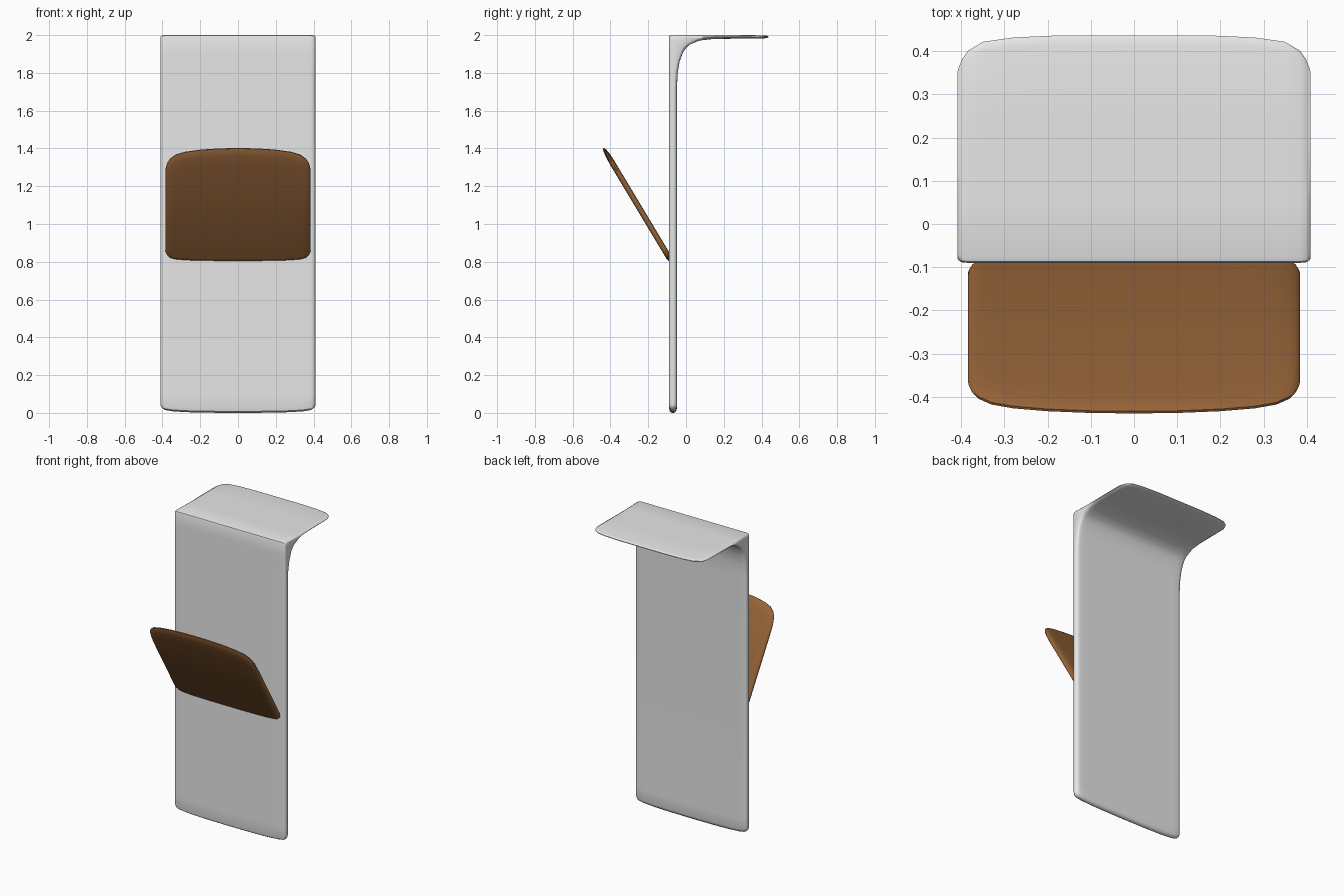
import bpy, bmesh
from mathutils import Vector

if "Cube" in bpy.data.objects:
    bpy.data.objects.remove(bpy.data.objects["Cube"])


def material(name, rgb):
    m = bpy.data.materials.new(name)
    m.diffuse_color = (*rgb, 1)
    m.use_nodes = True
    m.node_tree.nodes["Principled BSDF"].inputs["Base Color"].default_value = m.diffuse_color
    return m


def loft(name, stations, section, mat):
    """Skin side sections (paired outer/inner yz points) across x."""
    bm = bmesh.new()
    rings = []
    for st in stations:
        outer, inner = [], []
        for a, b in section(st):
            a, b = Vector(a), Vector(b)
            gap = b - a
            e = min(st[1], 0.42 * gap.length)      # edge rounding inset
            step = gap.normalized() * e
            outer.append(bm.verts.new((st[0], *(a + step))))
            inner.append(bm.verts.new((st[0], *(b - step))))
        rings.append((outer, inner))
    for (o1, i1), (o2, i2) in zip(rings, rings[1:]):
        r1, r2 = o1 + i1[::-1], o2 + i2[::-1]
        n = len(r1)
        for k in range(n):
            j = (k + 1) % n
            bm.faces.new((r1[k], r1[j], r2[j], r2[k]))
    for o, i in (rings[0], rings[-1]):             # thin end strips
        for k in range(len(o) - 1):
            bm.faces.new((o[k], o[k + 1], i[k + 1], i[k]))
    bmesh.ops.recalc_face_normals(bm, faces=bm.faces)
    me = bpy.data.meshes.new(name)
    bm.to_mesh(me)
    bm.free()
    ob = bpy.data.objects.new(name, me)
    bpy.context.collection.objects.link(ob)
    me.materials.append(mat)
    bpy.ops.object.select_all(action='DESELECT')
    ob.select_set(True)
    bpy.context.view_layer.objects.active = ob
    bpy.ops.object.shade_smooth_by_angle(angle=0.7)
    return ob


def mirrored(half):
    return [(-s[0], *s[1:]) for s in reversed(half) if s[0] > 0] + half


# Upright back panel bending into a top shelf
# station: x, edge inset, foot rise, shelf back-edge drop
panel_half = [(0, 0, 0, 0), (0.17, 0, 0.001, 0), (0.28, 0, 0.004, 0.005),
              (0.35, 0, 0.009, 0.015), (0.385, 0, 0.015, 0.036),
              (0.398, 0.002, 0.022, 0.055), (0.406, 0.008, 0.03, 0.075),
              (0.409, 0.015, 0.036, 0.085)]
panel_pairs = [
    ((-0.075, 0.000), (-0.064, 0.000)), ((-0.086, 0.008), (-0.053, 0.008)),
    ((-0.090, 0.025), (-0.048, 0.025)), ((-0.090, 0.10), (-0.048, 0.10)),
    ((-0.090, 1.72), (-0.048, 1.72)), ((-0.090, 1.82), (-0.044, 1.80)),
    ((-0.090, 1.91), (-0.034, 1.86)), ((-0.090, 1.988), (-0.015, 1.91)),
    ((-0.087, 1.997), (0.000, 1.932)), ((-0.078, 2.000), (0.020, 1.95)),
    ((0.050, 2.000), (0.070, 1.971)), ((0.140, 2.000), (0.140, 1.979)),
    ((0.250, 2.000), (0.250, 1.981)), ((0.415, 1.999), (0.415, 1.983)),
    ((0.432, 1.996), (0.432, 1.986)), ((0.437, 1.993), (0.437, 1.989))]


def panel_section(st):
    def shape(p):
        y, z = p
        y -= st[3] * max(0, (y - 0.1) / 0.337)
        z += st[2] * max(0, 1 - z / 0.1)
        return y, z
    return [(shape(a), shape(b)) for a, b in panel_pairs]


# Tilted rounded flap on the front
# station: x, edge inset, lower trim, upper trim
flap_half = [(0, 0, 0, 0), (0.1, 0, 0, 0.002), (0.2, 0, 0.002, 0.01),
             (0.28, 0, 0.005, 0.023), (0.33, 0, 0.011, 0.04),
             (0.36, 0, 0.02, 0.066), (0.374, 0.002, 0.034, 0.09),
             (0.382, 0.006, 0.052, 0.118), (0.385, 0.011, 0.068, 0.14)]
base, along, up = Vector((-0.080, 0.806)), Vector((-0.514, 0.858)), Vector((0.858, 0.514))
FLAP_LEN = 0.693


def flap_section(st):
    lo, hi = st[2], FLAP_LEN - st[3]
    ends = [(lo, 0.004), (lo + 0.005, 0.010), (lo + 0.02, 0.015),
            (hi - 0.09, 0.015), (hi - 0.04, 0.013), (hi - 0.01, 0.008), (hi, 0.003)]
    return [(base + along * s - up * h, base + along * s + up * h) for s, h in ends]


loft("back_panel_with_shelf", mirrored(panel_half), panel_section,
     material("light grey", (0.8, 0.8, 0.8)))
loft("front_flap", mirrored(flap_half), flap_section,
     material("wood brown", (0.30, 0.125, 0.04)))
